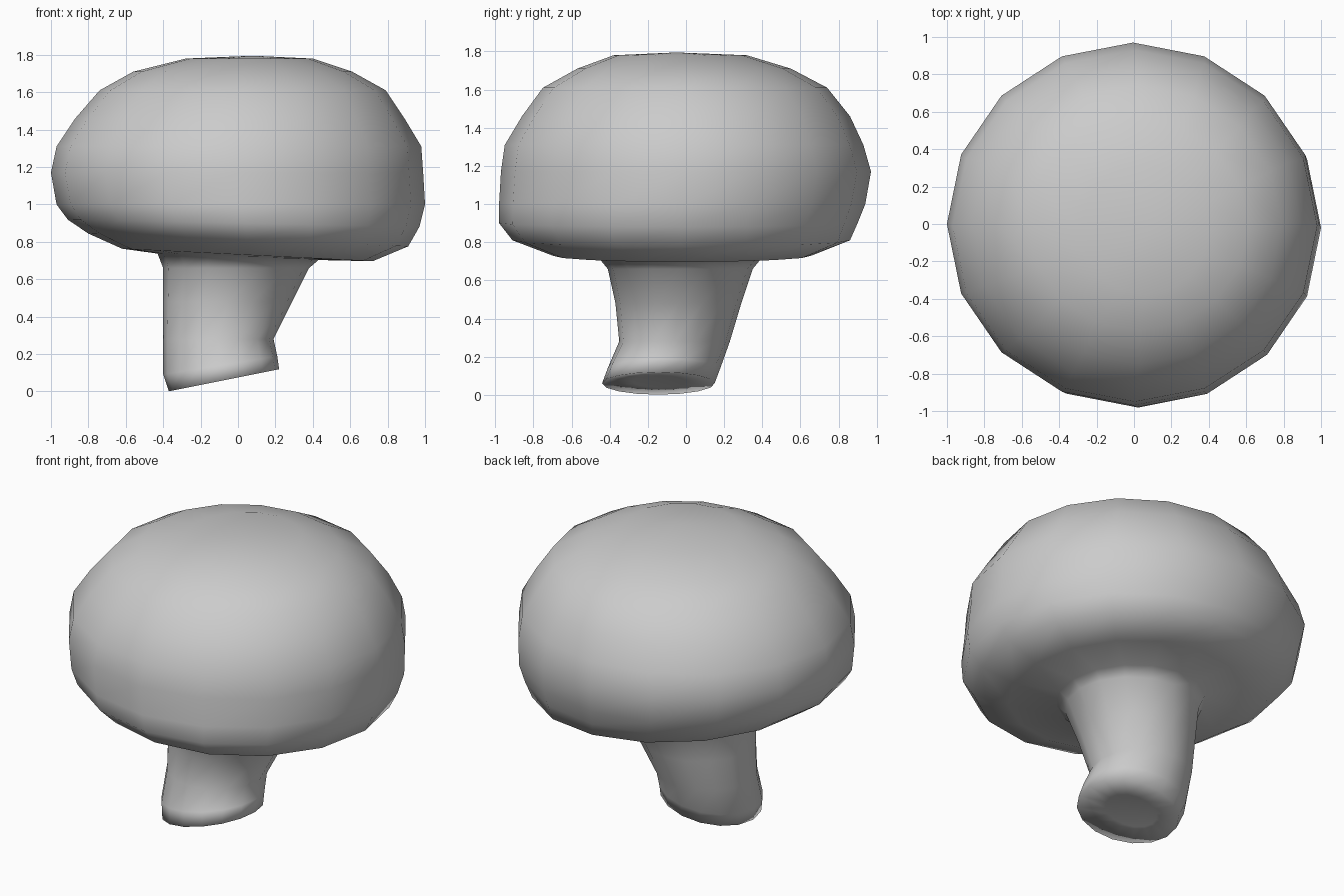
import bpy
from math import cos, sin, tau

cube = bpy.data.objects.get("Cube")
if cube:
    bpy.data.objects.remove(cube, do_unlink=True)

SIDES = 16

grey = bpy.data.materials.new("plain grey")
grey.use_nodes = True
colour = (0.6, 0.6, 0.6, 1)
grey.diffuse_color = colour
grey.node_tree.nodes["Principled BSDF"].inputs["Base Color"].default_value = colour

# Each ring: height, x min, x max, y min, y max, slope along x
base = [(0.07, -0.25, 0.06, -0.28, 0.0, 0.2),
        (0.06, -0.37, 0.22, -0.44, 0.15, 0.2)]
stalk = [(0.14, -0.4, 0.21, -0.41, 0.18, 0.16),
         (0.28, -0.4, 0.19, -0.35, 0.23, 0.0),
         (0.48, -0.4, 0.29, -0.37, 0.29, 0.0),
         (0.66, -0.4, 0.38, -0.41, 0.35, 0.0)]
underside = [(0.72, -0.43, 0.43, -0.46, 0.4, -0.04),
             (0.73, -0.62, 0.72, -0.7, 0.66, -0.05)]
dome = [(0.81, -0.8, 0.91, -0.91, 0.86, -0.04),
        (0.9, -0.91, 0.97, -0.98, 0.9, -0.02),
        (1.0, -0.97, 1.0, -0.98, 0.94, 0.0),
        (1.17, -1.0, 0.99, -0.97, 0.97, 0.0),
        (1.31, -0.97, 0.98, -0.95, 0.93, 0.0),
        (1.46, -0.87, 0.89, -0.86, 0.86, 0.0),
        (1.61, -0.74, 0.79, -0.75, 0.74, 0.0),
        (1.71, -0.56, 0.61, -0.57, 0.55, 0.0),
        (1.78, -0.28, 0.4, -0.38, 0.32, 0.0)]


def ring(z, x0, x1, y0, y1, slope):
    """Points of one oval cross-section, tilted along x."""
    points = []
    for i in range(SIDES):
        a = tau * i / SIDES
        dx = cos(a) * (x1 - x0) / 2
        points.append(((x0 + x1) / 2 + dx,
                       (y0 + y1) / 2 + sin(a) * (y1 - y0) / 2,
                       z + slope * dx))
    return points


def loft(name, rings, top):
    """Skin the rings from the bottom up and close both ends."""
    verts = [p for r in rings for p in ring(*r)]
    faces = [tuple(reversed(range(SIDES)))]
    for k in range(len(rings) - 1):
        for i in range(SIDES):
            a, b = k * SIDES + i, k * SIDES + (i + 1) % SIDES
            faces.append((a, b, b + SIDES, a + SIDES))
    last = (len(rings) - 1) * SIDES
    verts.append(top)
    for i in range(SIDES):
        faces.append((last + i, last + (i + 1) % SIDES, len(verts) - 1))
    mesh = bpy.data.meshes.new(name)
    mesh.from_pydata(verts, [], faces)
    mesh.materials.append(grey)
    mesh.shade_smooth()
    obj = bpy.data.objects.new(name, mesh)
    bpy.context.collection.objects.link(obj)
    return obj


# Stalk and cap form one continuous smooth skin
loft("mushroom", base + stalk + underside + dome, (0.08, -0.05, 1.795))
